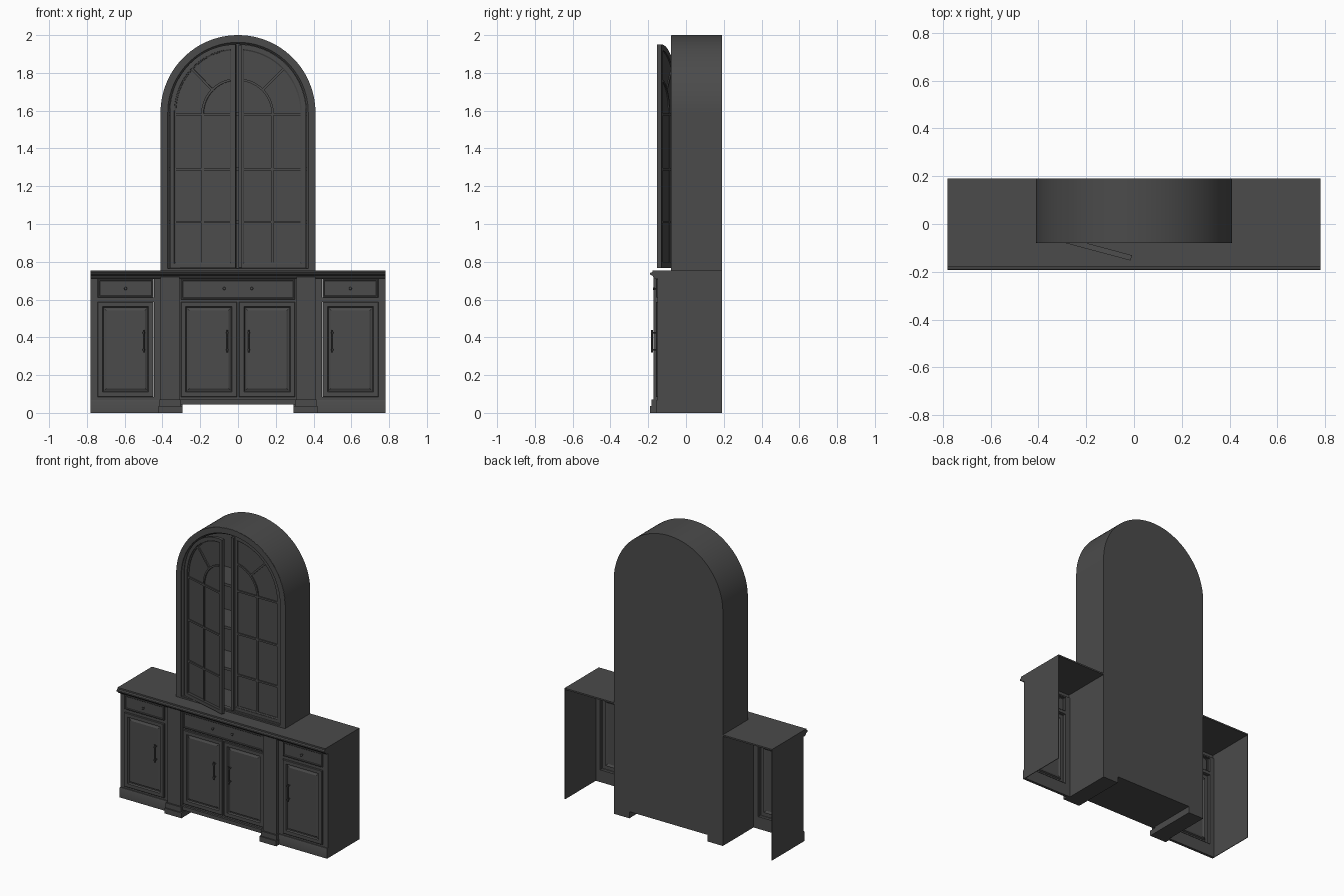
import bpy, bmesh, math
from mathutils import Matrix, Vector

if "Cube" in bpy.data.objects:
    bpy.data.objects.remove(bpy.data.objects["Cube"])

SPRING = 1.59          # height where the arches begin
PAINT = bpy.data.materials.new("charcoal_paint")
PAINT.diffuse_color = (0.07, 0.07, 0.07, 1)
PAINT.use_nodes = True
PAINT.node_tree.nodes["Principled BSDF"].inputs["Base Color"].default_value = PAINT.diffuse_color


def finish(name, bm, smooth=True):
    bmesh.ops.recalc_face_normals(bm, faces=bm.faces)
    me = bpy.data.meshes.new(name)
    bm.to_mesh(me)
    bm.free()
    me.materials.append(PAINT)
    ob = bpy.data.objects.new(name, me)
    bpy.context.collection.objects.link(ob)
    if smooth:
        bpy.ops.object.select_all(action='DESELECT')
        ob.select_set(True)
        bpy.context.view_layer.objects.active = ob
        bpy.ops.object.shade_smooth_by_angle(angle=math.radians(30))
    return ob


def loft(name, loops, cap_first=True, cap_last=True, closed=False):
    """Skin a series of equal-length closed 3D loops."""
    bm = bmesh.new()
    rows = [[bm.verts.new(p) for p in lp] for lp in loops]
    pairs = list(zip(rows, rows[1:])) + ([(rows[-1], rows[0])] if closed else [])
    for a, b in pairs:
        for i in range(len(a)):
            j = (i + 1) % len(a)
            bm.faces.new((a[i], a[j], b[j], b[i]))
    if cap_first and not closed:
        bm.faces.new(rows[0])
    if cap_last and not closed:
        bm.faces.new(rows[-1])
    return finish(name, bm)


def at_y(pts, y):
    return [(x, y, z) for x, z in pts]


def rect(x0, x1, z0, z1, d=0.0):
    return [(x0 + d, z0 + d), (x1 - d, z0 + d), (x1 - d, z1 - d), (x0 + d, z1 - d)]


def prism(name, pts, y0, y1):
    return loft(name, [at_y(pts, y0), at_y(pts, y1)])


def box(name, x0, x1, y0, y1, z0, z1):
    return prism(name, rect(x0, x1, z0, z1), y0, y1)


def ring(name, outer, inner, y0, y1, yi=None):
    """Flat frame between two outlines; yi drops the inner front edge."""
    yi = y0 if yi is None else yi
    return loft(name, [at_y(outer, y1), at_y(outer, y0), at_y(inner, yi), at_y(inner, y1)], closed=True)


def extrude_x(name, prof, x0, x1):
    return loft(name, [[(x, y, z) for y, z in prof] for x in (x0, x1)])


def arch(r, z0, n=48):
    pts = [(r * math.cos(math.pi * i / n), SPRING + r * math.sin(math.pi * i / n)) for i in range(n + 1)]
    return pts + [(-r, z0), (r, z0)]


def half_arch(s, r, xin, z0, n=24):
    end = math.acos(xin / r)
    pts = [(s * r * math.cos(end * i / n), SPRING + r * math.sin(end * i / n)) for i in range(n + 1)]
    return pts + [(s * xin, z0), (s * r, z0)]


# ---------- upper arched case ----------
ring("upper_case_shell", arch(0.41, 0.75), arch(0.405, 0.755), -0.078, 0.19)
ring("upper_front_frame", arch(0.409, 0.75), arch(0.372, 0.765), -0.08, -0.05)
ring("upper_frame_bead", arch(0.373, 0.757), arch(0.362, 0.768), -0.076, -0.035, -0.064)
prism("back_panel", arch(0.41, 0.045), 0.184, 0.19)
for i, z in enumerate((1.01, 1.29, 1.58)):
    box(f"upper_shelf_{i}", -0.405, 0.405, -0.02, 0.185, z - 0.009, z + 0.009)


# ---------- glazed doors ----------
def glazed_door(s, tag):
    y0, y1 = -0.06, -0.037
    parts = [ring(f"{tag}_glass_door_frame", half_arch(s, 0.361, 0.002, 0.767),
                  half_arch(s, 0.337, 0.026, 0.79), y0, y1),
             ring(f"{tag}_glass_door_bead", half_arch(s, 0.338, 0.025, 0.789),
                  half_arch(s, 0.33, 0.033, 0.797), y0 + 0.003, y1, y0 + 0.008),
             prism(f"{tag}_glass_pane", half_arch(s, 0.334, 0.029, 0.793), -0.048, -0.045)]
    b0, b1 = y0 + 0.004, y1 - 0.002
    for i, z in enumerate((1.01, 1.29, 1.58)):
        parts.append(box(f"{tag}_crossbar_{i}", *sorted((s * 0.03, s * 0.333)), b0, b1, z - 0.006, z + 0.006))
    parts.append(box(f"{tag}_upright_bar", *sorted((s * 0.176, s * 0.188)), b0, b1, 0.795, 1.58))
    # fan light: curved bar and spoke
    a = [math.radians(80 * i / 16) for i in range(17)]
    c = [(s * 0.19 * math.cos(t), 1.58 + 0.19 * math.sin(t)) for t in a]
    d = [(s * 0.178 * math.cos(t), 1.58 + 0.178 * math.sin(t)) for t in a]
    parts.append(prism(f"{tag}_fan_arc", c + d[::-1], b0, b1))
    u, w = Vector((s * 0.707, 0.707)), Vector((s * -0.707, 0.707)) * 0.006
    o = Vector((0, 1.58))
    sp = [o + u * 0.185 + w, o + u * 0.34 + w, o + u * 0.34 - w, o + u * 0.185 - w]
    parts.append(prism(f"{tag}_fan_spoke", [tuple(p) for p in sp], b0, b1))
    return parts


glazed_door(1, "right")
box("door_meeting_strip", 0.002, 0.02, -0.077, -0.06, 0.77, 1.945)
# the left door stands ajar about its hinge
hinge = Matrix.Translation((-0.361, -0.06, 0))
swing = hinge @ Matrix.Rotation(math.radians(-15), 4, 'Z') @ hinge.inverted()
for ob in glazed_door(-1, "left"):
    ob.data.transform(swing)

# ---------- sideboard top ----------
box("countertop", -0.78, 0.78, -0.178, 0.19, 0.745, 0.755)
extrude_x("countertop_moulding",
          [(-0.15, 0.745), (-0.18, 0.745), (-0.19, 0.741), (-0.192, 0.735), (-0.188, 0.73), (-0.178, 0.728),
           (-0.174, 0.72), (-0.165, 0.712), (-0.15, 0.712)], -0.78, 0.78)

# ---------- lower centre carcass ----------
box("centre_floor", -0.41, 0.41, -0.155, 0.19, 0.045, 0.055)
box("centre_base_rail", -0.31, 0.31, -0.165, -0.145, 0.045, 0.07)


def handle(name, x, y, z0, z1):
    """Bar pull with two posts and collars."""
    bm = bmesh.new()

    def cyl(r, h, loc, rot=Matrix()):
        bmesh.ops.create_cone(bm, cap_ends=True, segments=12, radius1=r, radius2=r, depth=h,
                              matrix=Matrix.Translation(loc) @ rot)
    cyl(0.004, z1 - z0, (x, y - 0.02, (z0 + z1) / 2))
    for z in (z0 + 0.015, z1 - 0.015):
        cyl(0.004, 0.022, (x, y - 0.01, z), Matrix.Rotation(math.pi / 2, 4, 'X'))
        cyl(0.0065, 0.008, (x, y - 0.02, z))
    finish(name, bm)


def knob(name, x, z):
    bm = bmesh.new()
    rx = Matrix.Rotation(math.pi / 2, 4, 'X')
    bmesh.ops.create_cone(bm, cap_ends=True, segments=12, radius1=0.004, radius2=0.004, depth=0.012,
                          matrix=Matrix.Translation((x, -0.161, z)) @ rx)
    bmesh.ops.create_uvsphere(bm, u_segments=12, v_segments=8, radius=0.008,
                              matrix=Matrix.Translation((x, -0.17, z)) @ Matrix.Scale(0.7, 4, (0, 1, 0)))
    finish(name, bm)


def panel_front(name, x0, x1, z0, z1, steps, back=True):
    loft(name, [at_y(rect(x0, x1, z0, z1, d), y) for d, y in steps], cap_first=back)


DOOR = [(0, -0.138), (0, -0.157), (0.003, -0.16), (0.026, -0.16), (0.031, -0.15),
        (0.036, -0.15), (0.046, -0.156)]
DRAWER = [(0, -0.138), (0, -0.156), (0.004, -0.16), (0.009, -0.16), (0.012, -0.157)]

for s, tag in ((-1, "left"), (1, "right")):
    def X(a, b):
        return tuple(sorted((s * a, s * b)))

    # thin shell panels; the wings are open at back and bottom
    box(f"{tag}_outer_side", *X(0.776, 0.78), -0.15, 0.19, 0, 0.75)
    box(f"{tag}_centre_side", *X(0.406, 0.41), -0.15, 0.19, 0.03, 0.75)

    # wing face frame
    for part, a, b, z0, z1 in (("outer_stile", 0.745, 0.78, 0, 0.72), ("inner_stile", 0.41, 0.445, 0, 0.72),
                               ("top_rail", 0.445, 0.745, 0.708, 0.72), ("mid_rail", 0.445, 0.745, 0.588, 0.612),
                               ("bottom_rail", 0.445, 0.745, 0.0, 0.084)):
        box(f"{tag}_wing_{part}", *X(a, b), -0.15, -0.14, z0, z1)
    extrude_x(f"{tag}_wing_skirting", [(-0.145, 0), (-0.158, 0), (-0.158, 0.062), (-0.155, 0.068), (-0.145, 0.07)],
              *X(0.41, 0.78))

    # wing drawer and door, hollow behind
    panel_front(f"{tag}_wing_drawer", *X(0.447, 0.743), 0.61, 0.71, DRAWER, False)
    panel_front(f"{tag}_wing_door", *X(0.447, 0.743), 0.084, 0.588, DOOR, False)
    knob(f"{tag}_wing_knob", s * 0.595, 0.658)
    handle(f"{tag}_wing_handle", s * 0.5, -0.16, 0.32, 0.44)

    # pilaster with stepped base on a full-depth foot
    box(f"{tag}_pilaster", *X(0.31, 0.41), -0.172, -0.14, 0.04, 0.72)
    box(f"{tag}_pilaster_plinth", *X(0.302, 0.416), -0.182, -0.14, 0.036, 0.07)
    box(f"{tag}_foot", *X(0.293, 0.42), -0.19, -0.14, 0, 0.036)
    box(f"{tag}_foot_runner", *X(0.293, 0.41), -0.145, 0.19, 0, 0.046)

    # centre door
    panel_front(f"{tag}_centre_door", *X(0.005, 0.303), 0.084, 0.588, DOOR)
    handle(f"{tag}_centre_handle", s * 0.057, -0.16, 0.32, 0.44)
    knob(f"{tag}_centre_knob", s * 0.073, 0.658)

# centre face backing and wide drawer
box("centre_face_frame", -0.312, 0.312, -0.15, -0.138, 0.05, 0.72)
panel_front("centre_drawer", -0.303, 0.303, 0.6, 0.71, DRAWER)
